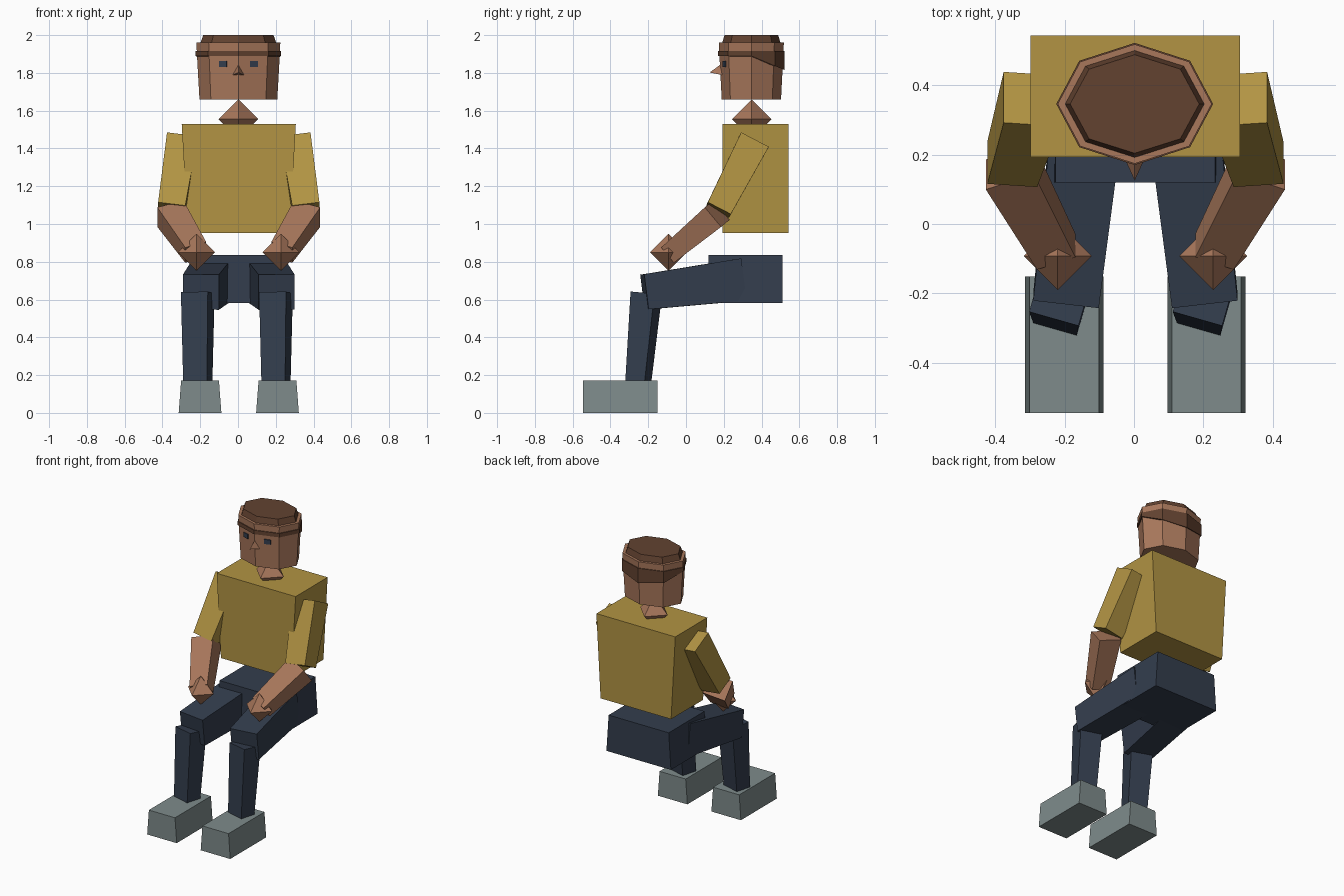
import bpy, bmesh, math
from mathutils import Vector, Matrix

if "Cube" in bpy.data.objects:
    bpy.data.objects.remove(bpy.data.objects["Cube"])

CX = 0.004   # mirror plane of the figure


def mat(name, r, g, b):
    m = bpy.data.materials.new(name)
    lin = [((c / 255 + 0.055) / 1.055) ** 2.4 for c in (r, g, b)]
    m.diffuse_color = (*lin, 1)
    m.use_nodes = True
    m.node_tree.nodes["Principled BSDF"].inputs["Base Color"].default_value = m.diffuse_color
    return m


SKIN = mat("skin", 168, 119, 91)
HAIR = mat("brown hair", 98, 66, 48)
SHIRT = mat("mustard shirt", 178, 148, 67)
NAVY = mat("navy trousers", 51, 61, 77)
GREY = mat("grey shoes", 126, 139, 139)


def finish(name, bm, material):
    bmesh.ops.recalc_face_normals(bm, faces=bm.faces)
    me = bpy.data.meshes.new(name)
    bm.to_mesh(me)
    bm.free()
    me.materials.append(material)
    ob = bpy.data.objects.new(name, me)
    bpy.context.collection.objects.link(ob)
    return ob


def loft(name, rings, material):
    """Skin a list of equal point rings and cap both ends."""
    bm = bmesh.new()
    vs = [[bm.verts.new(p) for p in r] for r in rings]
    n = len(vs[0])
    for a, b in zip(vs, vs[1:]):
        for i in range(n):
            j = (i + 1) % n
            bm.faces.new((a[i], a[j], b[j], b[i]))
    bm.faces.new(vs[0])
    bm.faces.new(vs[-1])
    return finish(name, bm, material)


def rect(x, y0, y1, z, hw):
    return [(x - hw, y0, z), (x + hw, y0, z), (x + hw, y1, z), (x - hw, y1, z)]


def limb(name, p0, p1, s0, s1, material, twist=0):
    """Tapered box from p0 to p1; sizes are (width, depth) at each end."""
    p0, p1 = Vector(p0), Vector(p1)
    axis = (p1 - p0).normalized()
    side = Vector((1, 0, 0))
    side = (side - axis * side.dot(axis)).normalized()
    side = Matrix.Rotation(twist, 3, 'Z') @ side
    side = (side - axis * side.dot(axis)).normalized()
    up = side.cross(axis)
    rings = [[p + side * (w / 2 * a) + up * (d / 2 * b)
              for a, b in ((-1, -1), (1, -1), (1, 1), (-1, 1))]
             for p, (w, d) in ((p0, s0), (p1, s1))]
    return loft(name, rings, material)


def octahedron(name, centre, r, material):
    bm = bmesh.new()
    c = Vector(centre)
    ring = [bm.verts.new(c + Vector(v) * r)
            for v in ((1, 0, 0), (0, 1, 0), (-1, 0, 0), (0, -1, 0))]
    for s in (1, -1):
        tip = bm.verts.new(c + Vector((0, 0, s * r)))
        for i in range(4):
            bm.faces.new((ring[i], ring[(i + 1) % 4], tip))
    return finish(name, bm, material)


def octagon(z, rx, ry, y=0.346):
    """Eight-sided ring; z may be a function of the sine of the angle."""
    pts = []
    for i in range(8):
        a = i * math.pi / 4
        h = z(math.sin(a)) if callable(z) else z
        pts.append((0.002 + rx * math.cos(a), y + ry * math.sin(a), h))
    return pts


# torso and hips
loft("torso", [rect(CX, 0.193, 0.543, 0.952, 0.27),
               rect(CX, 0.193, 0.543, 1.53, 0.302)], SHIRT)
loft("hips", [rect(CX, 0.12, 0.512, 0.583, 0.247),
              rect(CX, 0.12, 0.512, 0.835, 0.23)], NAVY)

# limbs, mirrored left and right
for s, side in ((-1, "left"), (1, "right")):
    def P(x, y, z):
        return (CX + s * x, y, z)

    limb(side + "_sleeve", P(0.298, 0.36, 1.437), P(0.355, 0.172, 1.075),
         (0.165, 0.165), (0.145, 0.137), SHIRT)
    limb(side + "_forearm", P(0.362, 0.165, 1.055), P(0.228, -0.08, 0.85),
         (0.15, 0.135), (0.12, 0.105), SKIN)
    octahedron(side + "_hand", P(0.224, -0.092, 0.85), 0.098, SKIN)
    limb(side + "_thigh", P(0.14, 0.295, 0.705), P(0.2, -0.22, 0.64),
         (0.205, 0.225), (0.19, 0.187), NAVY)
    limb(side + "_shin", (-0.006 + s * 0.207, -0.21, 0.635),
         (-0.006 + s * 0.207, -0.254, 0.15),
         (0.148, 0.132), (0.13, 0.105), NAVY, twist=math.radians(-16))
    x = CX + s * 0.205
    loft(side + "_shoe", [rect(x, -0.545, -0.152, 0, 0.113),
                          rect(x, -0.545, -0.152, 0.172, 0.1)], GREY)

# neck and head
octahedron("neck", (0.002, 0.348, 1.555), 0.105, SKIN)
loft("head", [octagon(1.66, 0.206, 0.157), octagon(1.89, 0.219, 0.169),
              octagon(1.96, 0.222, 0.172)], SKIN)

# hair crown, and a hair band that drops at the back
loft("hair_crown", [octagon(1.95, 0.204, 0.157), octagon(2.0, 0.186, 0.142)], HAIR)


def band_low(t):
    return 1.89 - 0.075 * max(t, 0)


loft("hair_band", [octagon(band_low, 0.226, 0.176),
                   octagon(1.917, 0.226, 0.176)], HAIR)

# nose: three-sided pyramid pointing forward
bm = bmesh.new()
base = [bm.verts.new(p) for p in
        ((0.002, 0.18, 1.842), (-0.032, 0.2, 1.787), (0.036, 0.2, 1.787))]
tip = bm.verts.new((0.002, 0.125, 1.802))
bm.faces.new(base)
for i in range(3):
    bm.faces.new((base[i], base[(i + 1) % 3], tip))
finish("nose", bm, SKIN)

# eyes: thin plates lying on the slanted face sides
for s, side in ((-1, "left"), (1, "right")):
    bm = bmesh.new()
    m = (Matrix.Translation((0.002 + s * 0.082, 0.2035, 1.846))
         @ Matrix.Rotation(s * math.radians(17.5), 4, 'Z')
         @ Matrix.Diagonal((0.043, 0.009, 0.032, 1)))
    bmesh.ops.create_cube(bm, size=1, matrix=m)
    finish(side + "_eye", bm, NAVY)
